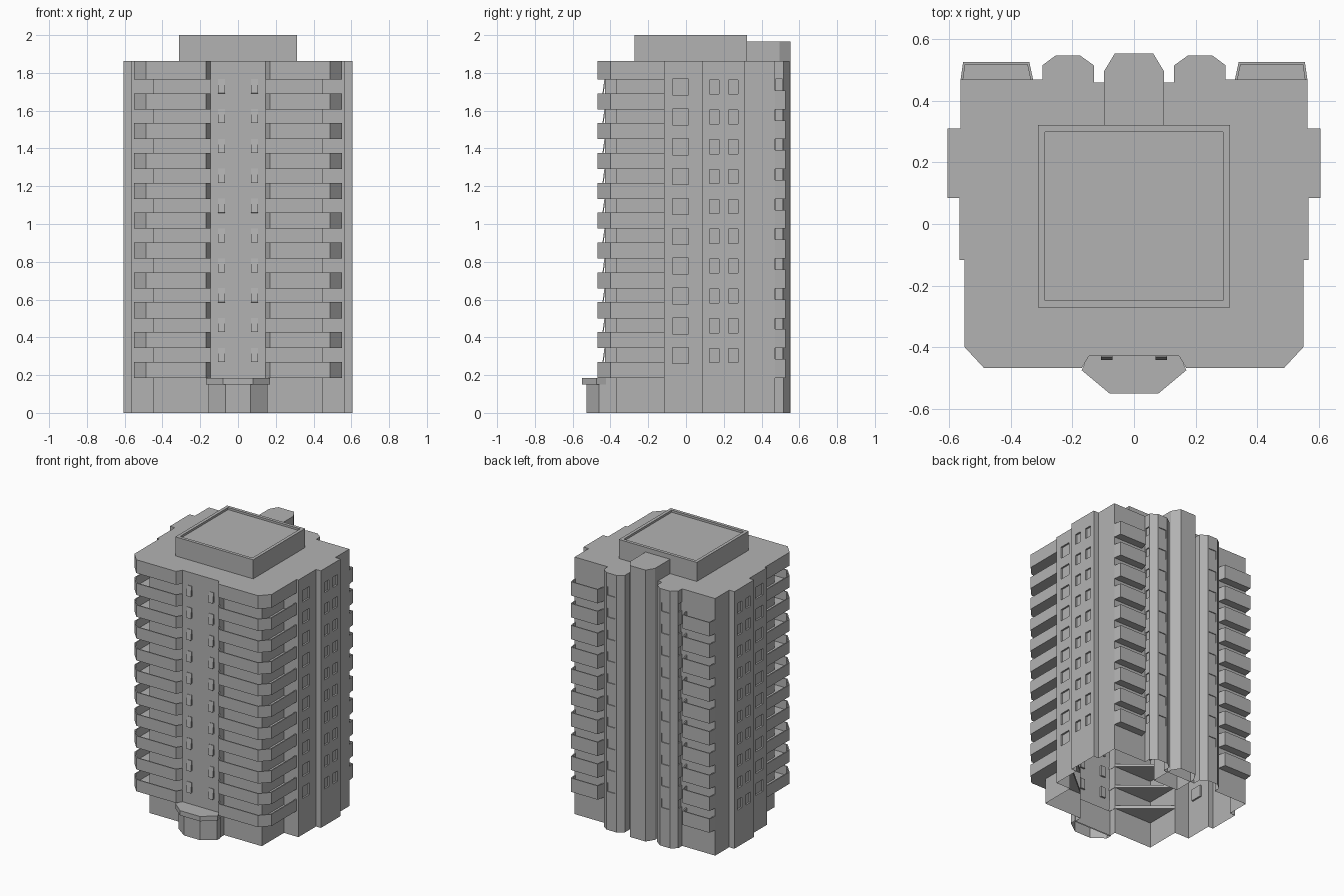
import bpy, bmesh
from math import radians
from mathutils import Matrix, Vector

cube = bpy.data.objects.get("Cube")
if cube:
    bpy.data.objects.remove(cube, do_unlink=True)

STOREY, FLOORS = 0.158, 10
BAND, ROOF = 0.185, 1.862

grey = bpy.data.materials.new("concrete grey")
grey.use_nodes = True
colour = (0.45, 0.45, 0.45, 1)
grey.diffuse_color = colour
grey.node_tree.nodes["Principled BSDF"].inputs["Base Color"].default_value = colour


def finish(name, bm):
    mesh = bpy.data.meshes.new(name)
    bm.to_mesh(mesh)
    bm.free()
    mesh.materials.append(grey)
    obj = bpy.data.objects.new(name, mesh)
    bpy.context.collection.objects.link(obj)
    return obj


def prism(name, outline, z0, z1, bottom=True):
    """Extrude a counter-clockwise plan outline from z0 to z1."""
    bm = bmesh.new()
    low = [bm.verts.new((x, y, z0)) for x, y in outline]
    high = [bm.verts.new((x, y, z1)) for x, y in outline]
    n = len(outline)
    for i in range(n):
        j = (i + 1) % n
        bm.faces.new((low[i], low[j], high[j], high[i]))
    bm.faces.new(high)
    if bottom:
        bm.faces.new(low[::-1])
    return finish(name, bm)


def parapet(name, path, z0, z1, thickness=0.008):
    """Thin upright wall along an open plan path."""
    bm = bmesh.new()
    low = [bm.verts.new((x, y, z0)) for x, y in path]
    high = [bm.verts.new((x, y, z1)) for x, y in path]
    for i in range(len(path) - 1):
        bm.faces.new((low[i], low[i + 1], high[i + 1], high[i]))
    obj = finish(name, bm)
    mod = obj.modifiers.new("Thickness", 'SOLIDIFY')
    mod.thickness, mod.offset, mod.use_even_offset = thickness, -1, True
    return obj


def boxes(name, items, tilt=0):
    bm = bmesh.new()
    for centre, size in items:
        m = (Matrix.Translation(centre) @ Matrix.Rotation(tilt, 4, 'X')
             @ Matrix.Diagonal((*size, 1)))
        bmesh.ops.create_cube(bm, size=1, matrix=m)
    return finish(name, bm)


def mirrored(obj):
    obj.modifiers.new("Mirror", 'MIRROR').use_mirror_merge = False
    return obj


def repeated(obj):
    """Repeat on every storey and on both sides."""
    mod = obj.modifiers.new("Storeys", 'ARRAY')
    mod.use_relative_offset, mod.use_constant_offset = False, True
    mod.constant_offset_displace = (0, 0, STOREY)
    mod.count = FLOORS
    return mirrored(obj)


def symmetric(half):
    """Close a half outline, drawn from front to back, by reflection."""
    return half + [(-x, y) for x, y in reversed(half)]


# Main walls with stepped sides and two rear bays
walls = prism("main_walls", symmetric([
    (0.148, -0.428), (0.148, -0.37), (0.45, -0.37), (0.45, -0.117),
    (0.566, -0.117), (0.566, 0.085), (0.605, 0.085), (0.605, 0.31),
    (0.563, 0.31), (0.563, 0.47), (0.298, 0.47), (0.298, 0.515),
    (0.255, 0.547), (0.175, 0.547), (0.13, 0.515), (0.13, 0.46)]), 0, ROOF)

# Shallow window recesses on the sides, front and bays
cutter = repeated(boxes("window_cutter", [
    ((0.566, -0.03, 0.303), (0.024, 0.085, 0.085)),
    ((0.605, 0.15, 0.303), (0.024, 0.05, 0.075)),
    ((0.605, 0.25, 0.303), (0.024, 0.05, 0.075)),
    ((0.088, -0.428, 0.307), (0.037, 0.024, 0.075)),
    ((0.298, 0.492, 0.315), (0.016, 0.036, 0.06)),
    ((0.215, 0.547, 0.31), (0.06, 0.012, 0.065))]))
cutter.hide_render = True
cut = walls.modifiers.new("Windows", 'BOOLEAN')
cut.operation, cut.solver, cut.object = 'DIFFERENCE', 'EXACT', cutter
bpy.context.view_layer.update()
graph = bpy.context.evaluated_depsgraph_get()
bm = bmesh.new()
bm.from_mesh(bpy.data.meshes.new_from_object(walls.evaluated_get(graph)))
walls.modifiers.clear()
# The shell is open underneath
under = [f for f in bm.faces
         if f.normal.z < -0.9 and f.calc_center_median().z < 0.01]
bmesh.ops.delete(bm, geom=under, context='FACES')
bm.to_mesh(walls.data)
bm.free()
bpy.data.objects.remove(cutter, do_unlink=True)

# Tilted sashes on the front
repeated(boxes("tilted_sash",
               [((0.088, -0.434, 0.307), (0.037, 0.006, 0.075))], radians(-8)))

# Wraparound corner balconies
rim = [(0.146, -0.428), (0.17, -0.468), (0.487, -0.468),
       (0.55, -0.40), (0.55, -0.117)]
repeated(prism("corner_balcony_floor", rim + [(0.45, -0.117), (0.146, -0.37)],
               BAND, BAND + 0.02))
repeated(parapet("corner_balcony_parapet", rim, BAND, BAND + 0.085))

# Roof overhang above the corner balconies
mirrored(prism("roof_overhang", rim + [(0.45, -0.117), (0.45, -0.37),
                                       (0.146, -0.37)],
               BAND + FLOORS * STOREY, ROOF))

# Rear balconies
rear = [(0.563, 0.47), (0.555, 0.526), (0.34, 0.526), (0.328, 0.47)]
repeated(prism("rear_balcony_floor", rear, BAND, BAND + 0.02))
repeated(parapet("rear_balcony_parapet", rear, BAND, BAND + 0.1))

# Rear stair tower
prism("stair_tower", symmetric([(0.098, 0.32), (0.098, 0.495),
                                (0.063, 0.553)]), 0, 1.966, bottom=False)

# Rooftop plant room with a sunken top
prism("plant_room", symmetric([(0.312, -0.272), (0.312, 0.322)]), ROOF, 1.985)
edge = [(0.312, -0.272), (0.312, 0.322), (-0.312, 0.322),
        (-0.312, -0.272), (0.312, -0.272)]
for i, (a, b) in enumerate(zip(edge, edge[1:])):
    d = (Vector(b) - Vector(a)).normalized() * 0.023
    inner = [(b[0] - d.y, b[1] + d.x), (a[0] - d.y, a[1] + d.x)]
    prism("plant_room_rim_%d" % (i + 1), [a, b] + inner, 1.985, 2.0)

# Entrance porch and canopy
prism("entrance_porch", symmetric([(0.065, -0.526), (0.155, -0.46),
                                   (0.155, -0.42)]), 0, 0.15, bottom=False)
prism("entrance_canopy", symmetric([(0.08, -0.55), (0.17, -0.475),
                                    (0.146, -0.42)]), 0.15, BAND)
